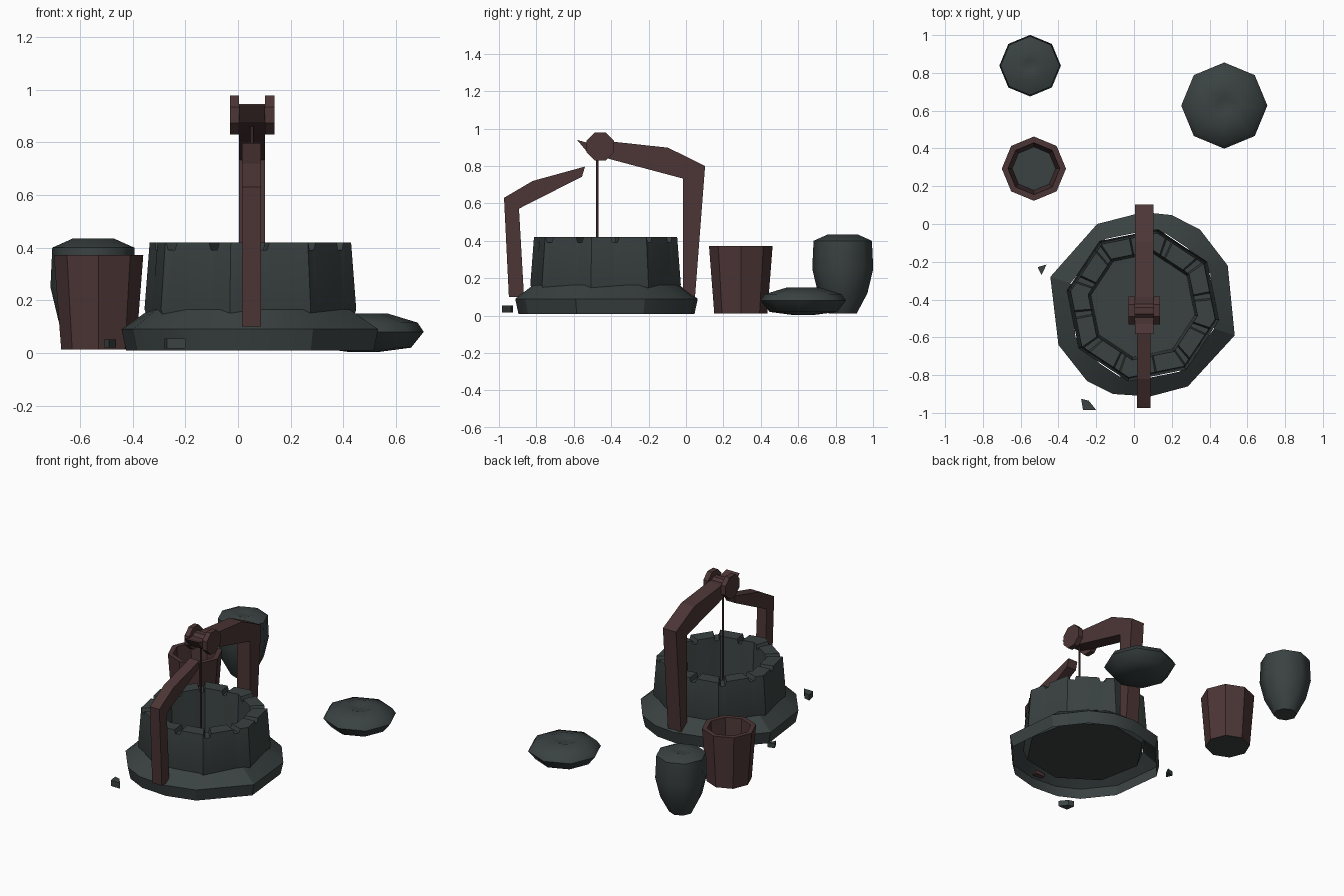
import bpy, math

if "Cube" in bpy.data.objects:
    bpy.data.objects.remove(bpy.data.objects["Cube"])

def material(name, rgb):
    m = bpy.data.materials.new(name)
    m.diffuse_color = (*rgb, 1)
    m.use_nodes = True
    m.node_tree.nodes["Principled BSDF"].inputs["Base Color"].default_value = m.diffuse_color
    return m

STONE = material("dark_grey_stone", (0.042, 0.054, 0.053))
WOOD = material("dark_red_wood", (0.073, 0.036, 0.036))

def make(name, verts, faces, mats, smooth=None):
    me = bpy.data.meshes.new(name)
    me.from_pydata(verts, [], faces)
    for m in mats:
        me.materials.append(m)
    if smooth:
        me.shade_smooth()
        me.set_sharp_from_angle(angle=math.radians(smooth))
    ob = bpy.data.objects.new(name, me)
    bpy.context.collection.objects.link(ob)
    return ob

def loft(name, rings, mats, bottom=True, top=True, smooth=None):
    """Join counter-clockwise rings, from the underside up and over."""
    n = len(rings[0])
    verts = [p for r in rings for p in r]
    faces = [(k*n+i, k*n+(i+1) % n, (k+1)*n+(i+1) % n, (k+1)*n+i)
             for k in range(len(rings)-1) for i in range(n)]
    if bottom:
        faces.append(tuple(reversed(range(n))))
    if top:
        faces.append(tuple(range(len(verts)-n, len(verts))))
    return make(name, verts, faces, mats, smooth)

def lathe(name, cx, cy, profile, mats, n=8, smooth=None):
    rings = [[(cx + r*math.cos(2*math.pi*i/n), cy + r*math.sin(2*math.pi*i/n), z)
              for i in range(n)] for r, z in profile]
    return loft(name, rings, mats, smooth=smooth)

def side_plate(name, outline, x0, x1, mat):
    """Extrude a counter-clockwise (y, z) outline along x."""
    n = len(outline)
    verts = [(x, y, z) for x in (x0, x1) for y, z in outline]
    faces = [tuple(reversed(range(n))), tuple(range(n, 2*n))]
    faces += [(i, (i+1) % n, n+(i+1) % n, n+i) for i in range(n)]
    return make(name, verts, faces, [mat])

CX, CY = 0.047, -0.43
def oct_r(a, r):
    """Radius of an octagon of corner radius r at angle a (degrees)."""
    t = (a + 11) % 45 - 22.5
    return r*math.cos(math.radians(22.5))/math.cos(math.radians(t))

def polar(a, r, z):
    return (CX + r*math.cos(math.radians(a)), CY + r*math.sin(math.radians(a)), z)

# Irregular hollow skirt at the foot of the well
foot = [(-.195, 0), (.05, .063), (.2, .047), (.35, -.03), (.496, -.22), (.533, -.59),
        (.285, -.86), (.085, -.913), (-.11, -.90), (-.25, -.83), (-.40, -.64), (-.443, -.28)]
foot.reverse()
upper = []
for x, y in foot:
    a = math.degrees(math.atan2(y-CY, x-CX))
    upper.append(polar(a, oct_r(a, .415), .165))
loft("well_skirt", [[(CX+(x-CX)*.965, CY+(y-CY)*.965, .01) for x, y in foot],
                    [(x, y, .09) for x, y in foot], upper],
     [STONE], bottom=False, top=False, smooth=25)

# Octagonal well wall with notches between the rim stones
notches = [30*k + 8 for k in range(12)]
angles = {(45*k - 11) % 360 for k in range(8)}
for c in notches:
    angles |= {(c+d) % 360 for d in (-3.6, -2.2, 2.2, 3.6)}
angles = sorted(angles)
def rim_z(a):
    near = min(abs((a-c+180) % 360 - 180) for c in notches)
    return .392 if near < 3 else .42
def wall_ring(r, z=None):
    return [polar(a, oct_r(a, r), rim_z(a) if z is None else z) for a in angles]
loft("well_wall", [wall_ring(.38, .08), wall_ring(.41, .165), wall_ring(.39),
                   wall_ring(.295), wall_ring(.28, .10)], [STONE], smooth=25)

# Bent posts
side_plate("front_post", [(-.947, .1), (-.866, .1), (-.893, .572), (-.556, .743),
                          (-.54, .797), (-.82, .72), (-.973, .63)], .016, .088, WOOD)
side_plate("back_post", [(-.016, .096), (.048, .096), (.102, .80), (-.096, .898),
                         (-.39, .93), (-.53, .925), (-.583, .94), (-.53, .877),
                         (-.396, .834), (-.016, .733)], .004, .103, WOOD)

# Pulley discs, axle and rope
def disc(name, r, x0, x1):
    pts = [(-.458 + r*math.cos(math.pi*(i+.5)/4), .904 + r*math.sin(math.pi*(i+.5)/4))
           for i in range(8)]
    side_plate(name, pts, x0, x1, WOOD)
disc("pulley_disc_left", .08, -.03, .004)
disc("pulley_disc_right", .08, .103, .138)
disc("pulley_axle", .045, 0, .11)
lathe("rope", .053, -.475, [(.008, .10), (.008, .88)], [WOOD], n=6)

# Bucket: wooden shell, grey bottom and inner floor
bucket = lathe("bucket", -.53, .293, [(.142, .012), (.17, .372), (.137, .372), (.115, .06)],
               [WOOD, STONE])
for p in bucket.data.polygons:
    if len(p.vertices) == 8:
        p.material_index = 1

# Jar and low cushion-shaped stone
lathe("jar", -.55, .838, [(.075, .012), (.132, .12), (.163, .25), (.156, .40),
                          (.08, .434), (.03, .42)], [STONE], smooth=60)
lathe("low_round_stone", .478, .627, [(.06, .004), (.18, .02), (.228, .08), (.205, .115),
                                      (.09, .15), (.04, .135)], [STONE], smooth=60)

# Loose chips of stone
def chip(name, outline, z0, z1):
    loft(name, [[(x, y, z0) for x, y in outline], [(x, y, z1) for x, y in outline]], [STONE])
chip("stone_chip_left", [(-.49, -.27), (-.463, -.215), (-.51, -.228)], .02, .05)
chip("stone_chip_front", [(-.28, -.925), (-.27, -.985), (-.2, -.985), (-.24, -.935)], .017, .055)
